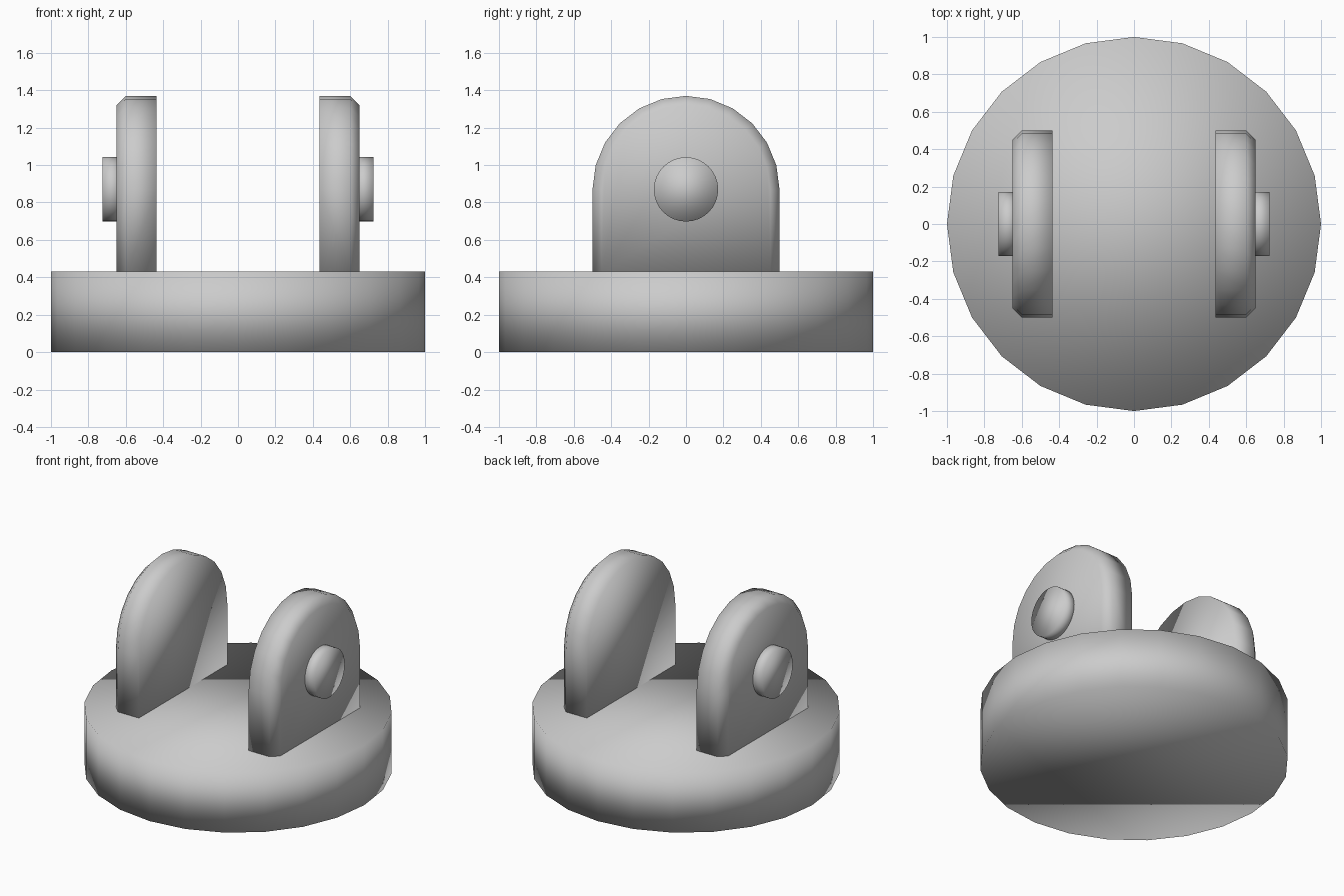
import bpy, bmesh
from math import sin, cos, pi

if "Cube" in bpy.data.objects:
    bpy.data.objects.remove(bpy.data.objects["Cube"])

BASE_H = 0.43
PIVOT_Z = 0.87
LUG_R = 0.5


def loft(name, rings, mirror=False):
    """Skin matching closed rings of points, cap both ends, shade smooth."""
    bm = bmesh.new()
    loops = [[bm.verts.new(p) for p in ring] for ring in rings]
    for a, b in zip(loops, loops[1:]):
        for i in range(len(a)):
            j = (i + 1) % len(a)
            bm.faces.new((a[i], a[j], b[j], b[i]))
    bm.faces.new(loops[0])
    bm.faces.new(loops[-1])
    bmesh.ops.recalc_face_normals(bm, faces=bm.faces)
    mesh = bpy.data.meshes.new(name)
    bm.to_mesh(mesh)
    bm.free()
    mesh.shade_smooth()
    obj = bpy.data.objects.new(name, mesh)
    bpy.context.collection.objects.link(obj)
    if mirror:
        obj.modifiers.new("Mirror", 'MIRROR').use_mirror_merge = False
    return obj


def disc(radius, z, sides=24):
    return [(radius * cos(2 * pi * i / sides), radius * sin(2 * pi * i / sides), z)
            for i in range(sides)]


def arch(x, radius):
    """Round-topped lug outline in the plane at x."""
    ring = [(x, radius * cos(pi * i / 12), PIVOT_Z + radius * sin(pi * i / 12))
            for i in range(13)]
    return ring + [(x, -radius, BASE_H - 0.01), (x, radius, BASE_H - 0.01)]


def pin_ring(x, radius, sides=32):
    return [(x, y, PIVOT_Z + z) for y, z, _ in disc(radius, 0, sides)]


# Round base plate
loft("base_plate", [disc(1, 0), disc(1, BASE_H)])

# Pair of upright lugs, bevelled on the outer face
loft("lugs", [arch(0.435, LUG_R), arch(0.60, LUG_R), arch(0.65, LUG_R - 0.05)], mirror=True)

# Pivot pin heads on the outside of each lug
loft("pin_heads", [pin_ring(0.62, 0.172), pin_ring(0.725, 0.172)], mirror=True)
